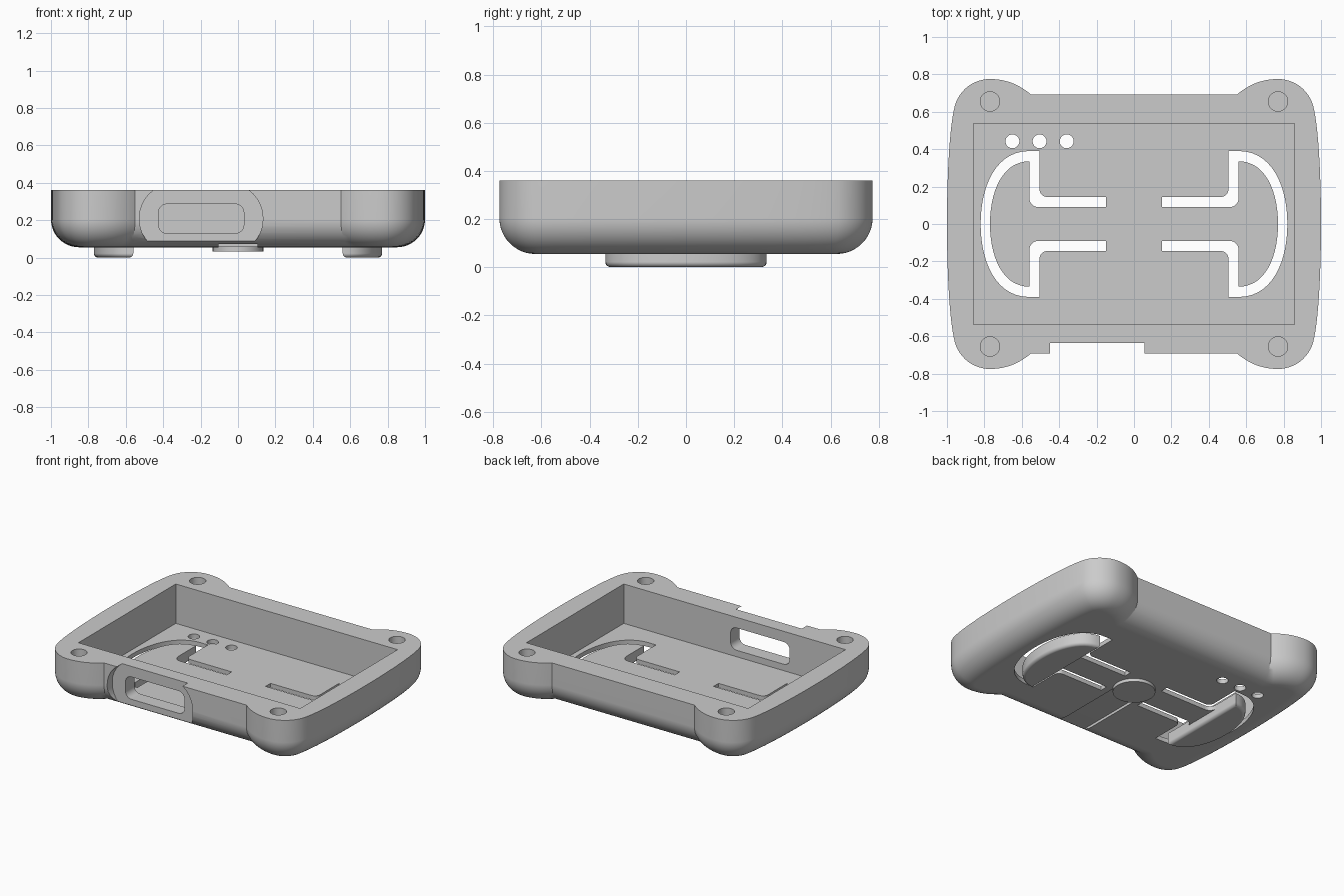
import bpy, bmesh
from math import sin, cos, pi, radians
from mathutils import Vector, Matrix

if "Cube" in bpy.data.objects:
    bpy.data.objects.remove(bpy.data.objects["Cube"], do_unlink=True)

grey = bpy.data.materials.new("plain_grey")
grey.use_nodes = True
grey.diffuse_color = (0.6, 0.6, 0.6, 1)
grey.node_tree.nodes["Principled BSDF"].inputs["Base Color"].default_value = (0.6, 0.6, 0.6, 1)


def bezier(a, b, c, d, n=14):
    a, b, c, d = map(Vector, (a, b, c, d))
    pts = []
    for i in range(n + 1):
        t = i / n
        s = 1 - t
        pts.append(tuple(a * s**3 + b * 3 * s * s * t + c * 3 * s * t * t + d * t**3))
    return pts


def arc(cx, cy, r, start, end, n=8):
    angles = [radians(start + (end - start) * i / n) for i in range(n + 1)]
    return [(cx + r * cos(a), cy + r * sin(a)) for a in angles]


def circle(cx, cy, r):
    return arc(cx, cy, r, 0, 360, 40)[:-1]


def rectangle(x0, x1, y0, y1):
    return [(x0, y0), (x1, y0), (x1, y1), (x0, y1)]


def rounded_rect(cx, cy, hx, hy, r):
    hx, hy = hx - r, hy - r
    pts = []
    for sx, sy, a in ((1, 1, 0), (-1, 1, 90), (-1, -1, 180), (1, -1, 270)):
        pts += arc(cx + sx * hx, cy + sy * hy, r, a, a + 90)
    return pts


def flip(pts, sx, sy):
    return [(x * sx, y * sy) for x, y in pts]


def inset(pts, d):
    """Move a counter-clockwise outline inwards by d."""
    result = []
    for i, p in enumerate(pts):
        p, before, after = Vector(p), Vector(pts[i - 1]), Vector(pts[(i + 1) % len(pts)])
        e1, e2 = (p - before).normalized(), (after - p).normalized()
        n1, n2 = Vector((-e1.y, e1.x)), Vector((-e2.y, e2.x))
        result.append(tuple(p + (n1 + n2) * d / (1 + n1.dot(n2))))
    return result


def prism(name, pts, z0, z1, r=0, steps=10):
    """Extrude an outline from z0 to z1, rounding the lower edge by r."""
    levels = [(0, z1)]
    if r:
        for i in range(steps + 1):
            a = pi / 2 * i / steps
            levels.append((r * (1 - cos(a)), z0 + r * (1 - sin(a))))
    else:
        levels.append((0, z0))
    bm = bmesh.new()
    rings = [[bm.verts.new((x, y, z)) for x, y in (inset(pts, d) if d else pts)]
             for d, z in levels]
    for upper, lower in zip(rings, rings[1:]):
        for i in range(len(pts)):
            j = (i + 1) % len(pts)
            bm.faces.new((upper[i], upper[j], lower[j], lower[i]))
    bm.faces.new(rings[0])
    bm.faces.new(rings[-1])
    bmesh.ops.recalc_face_normals(bm, faces=bm.faces)
    mesh = bpy.data.meshes.new(name)
    bm.to_mesh(mesh)
    bm.free()
    mesh.materials.append(grey)
    obj = bpy.data.objects.new(name, mesh)
    bpy.context.collection.objects.link(obj)
    return obj


def cut(target, cutter):
    """Subtract the cutter, trying another solver if the result comes out empty."""
    cutter.hide_render = True
    mod = target.modifiers.new("cut", "BOOLEAN")
    mod.operation, mod.object = "DIFFERENCE", cutter
    for solver in ("EXACT", "MANIFOLD", "FLOAT"):
        mod.solver = solver
        bpy.context.view_layer.update()
        evaluated = target.evaluated_get(bpy.context.evaluated_depsgraph_get())
        result = bpy.data.meshes.new_from_object(evaluated)
        if len(result.polygons) > 100:
            target.data = result
            break
    target.modifiers.remove(mod)
    bpy.data.objects.remove(cutter, do_unlink=True)


def smooth(obj):
    bpy.ops.object.select_all(action="DESELECT")
    obj.select_set(True)
    bpy.context.view_layer.objects.active = obj
    bpy.ops.object.shade_smooth_by_angle(angle=radians(30))
    mod = obj.modifiers.new("flat_face_normals", "WEIGHTED_NORMAL")
    mod.keep_sharp = True


# Tray body with four corner lobes and a rounded underside
quarter = (bezier((1, 0), (1, 0.2), (0.99, 0.519), (0.957, 0.634))[:-1]
           + arc(0.77, 0.58, 0.195, 16, 90, 12)[:-1]
           + bezier((0.77, 0.775), (0.69, 0.775), (0.62, 0.75), (0.55, 0.692)))
outline = (quarter + flip(quarter, -1, 1)[::-1]
           + flip(quarter, -1, -1)[1:] + flip(quarter, 1, -1)[:0:-1])
tray = prism("tray_body", outline, 0.055, 0.36, 0.15, 12)

# Inner cavity
cut(tray, prism("cavity", rectangle(-0.857, 0.857, -0.537, 0.537), 0.085, 0.5))

# Front port: shallow recess and opening through the wall
for half_x, half_z, r, y0, y1 in ((0.33, 0.185, 0.18, 0.635, 0.9),
                                  (0.228, 0.078, 0.045, 0.5, 0.7)):
    port = prism("port", rounded_rect(-0.197, 0.208, half_x, half_z, r), y0, y1)
    port.data.transform(Matrix.Rotation(pi / 2, 4, "X"))
    cut(tray, port)

# Blind screw holes in the lobes
for sx in (-1, 1):
    for sy in (-1, 1):
        cut(tray, prism("screw_hole", circle(sx * 0.77, sy * 0.655, 0.052), 0.16, 0.5))

# Three small indicator holes in the floor
for x in (-0.65, -0.505, -0.36):
    cut(tray, prism("indicator_hole", circle(x, 0.442, 0.037), 0, 0.2))

# Shallow groove under the floor, running to the front
cut(tray, prism("groove", rectangle(-0.103, 0.103, -0.9, 0), 0, 0.073))

# Slots that free a flexible D-shaped paddle on each side
inner_curve = bezier((0.56, 0.335), (0.7, 0.335), (0.77, 0.18), (0.77, 0))
outer = ([(0.15, 0.145)] + arc(0.465, 0.185, 0.04, -90, 0) + [(0.505, 0.39)]
         + bezier((0.56, 0.39), (0.74, 0.39), (0.82, 0.2), (0.82, 0)))
inner = [(0.15, 0.09)] + arc(0.51, 0.14, 0.05, -90, 0) + inner_curve
slot = outer + flip(outer, 1, -1)[-2::-1] + flip(inner, 1, -1) + inner[-2::-1]
for sx in (-1, 1):
    cut(tray, prism("slot", flip(slot, sx, 1), 0, 0.2))
smooth(tray)

# Raised D-shaped feet beneath the paddles
foot = flip(inner_curve, 1, -1) + inner_curve[-2::-1]
for side, sx in (("left", 1), ("right", -1)):
    pts = foot if sx > 0 else flip(foot, -1, 1)[::-1]
    smooth(prism(side + "_foot", pts, 0, 0.07, 0.022, 6))

# Round pad in the middle of the underside
smooth(prism("center_pad", circle(0, 0, 0.135), 0.033, 0.06))
